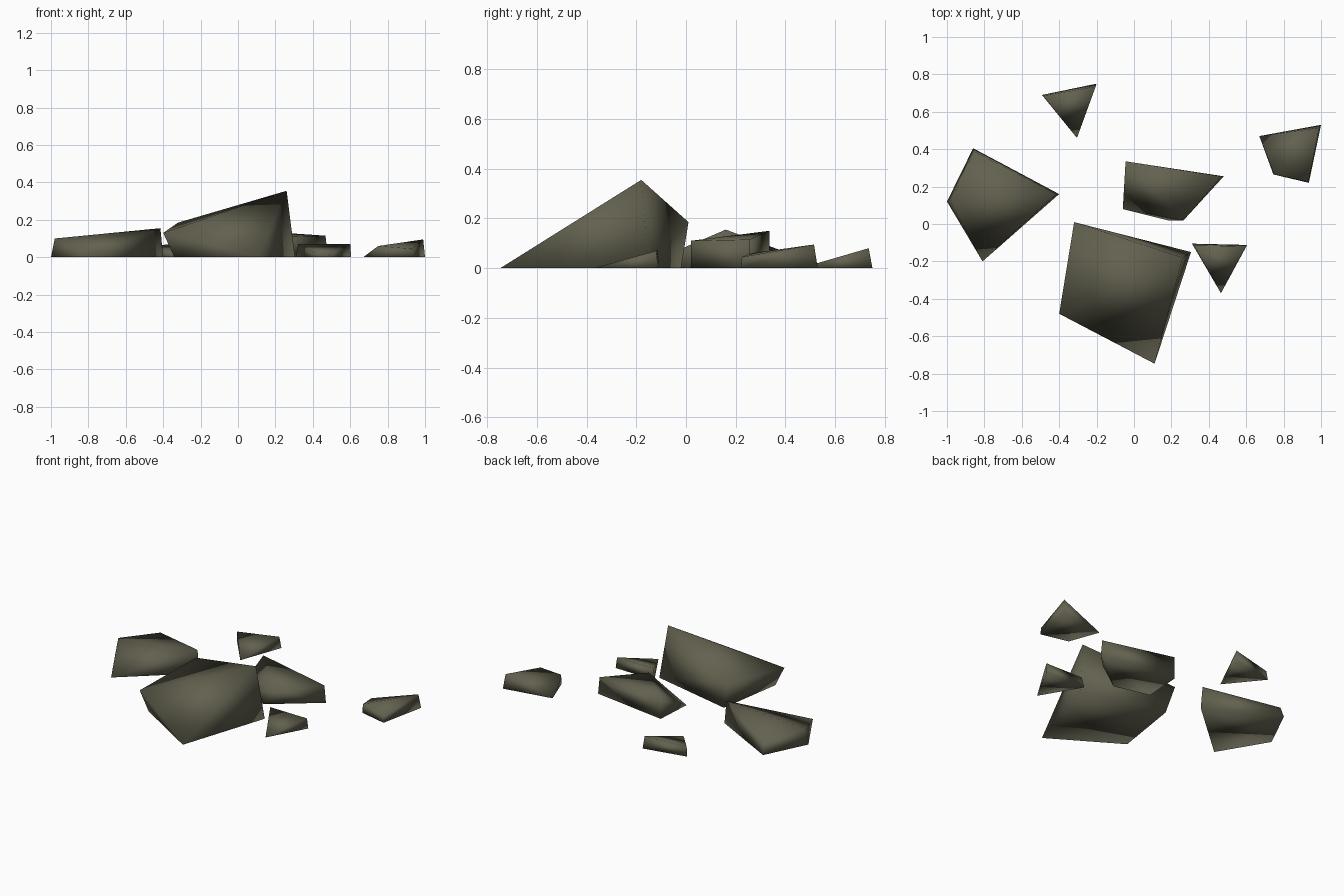
import bpy, bmesh

stone = bpy.data.materials.new("dark olive stone")
stone.diffuse_color = (0.125, 0.122, 0.08, 1)


def rock(name, ground, top):
    """Angular stone: hull of ground corners (x, y) and raised corners (x, y, z)."""
    bm = bmesh.new()
    for x, y in ground:
        bm.verts.new((x, y, 0))
    for p in top:
        bm.verts.new(p)
    bmesh.ops.convex_hull(bm, input=bm.verts)
    bmesh.ops.recalc_face_normals(bm, faces=bm.faces)
    for f in bm.faces:
        f.smooth = True
    mesh = bpy.data.meshes.new(name)
    bm.to_mesh(mesh)
    bm.free()
    mesh.materials.append(stone)
    bpy.context.collection.objects.link(bpy.data.objects.new(name, mesh))


# Each stone has one corner tapering to the ground
rock("large_rock",
     [(0.11, -0.747), (-0.34, -0.47), (-0.27, -0.02), (0.305, -0.15)],
     [(0.26, -0.18, 0.355), (-0.32, 0.01, 0.185), (-0.40, -0.48, 0.13)])
rock("left_rock",
     [(-0.81, -0.20), (-1.0, 0.12), (-0.86, 0.405), (-0.40, 0.16)],
     [(-0.98, 0.12, 0.10), (-0.85, 0.385, 0.07), (-0.415, 0.16, 0.155)])
rock("middle_rock",
     [(-0.06, 0.08), (-0.045, 0.335), (0.48, 0.255), (0.18, 0.02)],
     [(-0.045, 0.335, 0.15), (0.468, 0.255, 0.115), (0.265, 0.02, 0.11)])
rock("right_rock",
     [(0.67, 0.47), (1.0, 0.53), (0.935, 0.22), (0.745, 0.265)],
     [(0.99, 0.515, 0.095), (0.932, 0.225, 0.045), (0.75, 0.265, 0.06)])

# Small three-cornered stones
rock("back_pebble",
     [(-0.305, 0.46), (-0.492, 0.69), (-0.20, 0.75)],
     [(-0.485, 0.685, 0.06), (-0.205, 0.735, 0.08)])
rock("front_pebble",
     [(0.465, -0.37), (0.31, -0.105), (0.605, -0.112)],
     [(0.322, -0.115, 0.07), (0.60, -0.12, 0.07)])
